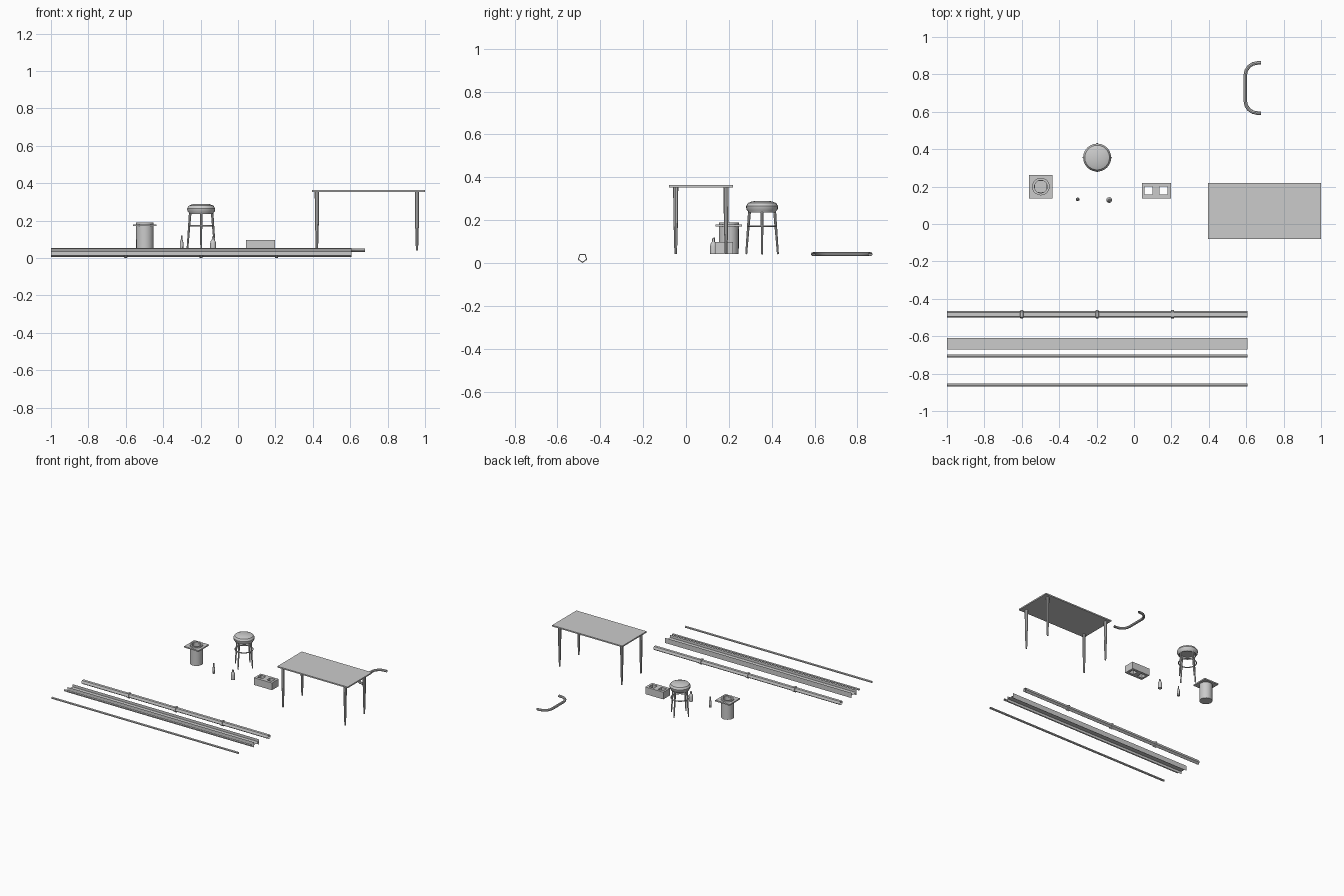
import bpy, bmesh
from math import sin, cos, pi, radians
from mathutils import Vector

if "Cube" in bpy.data.objects:
    bpy.data.objects.remove(bpy.data.objects["Cube"])


def finish(name, bm, smooth=35, closed=True):
    bmesh.ops.remove_doubles(bm, verts=bm.verts, dist=1e-5)
    if closed:
        bmesh.ops.recalc_face_normals(bm, faces=bm.faces)
    me = bpy.data.meshes.new(name)
    bm.to_mesh(me)
    bm.free()
    if smooth:
        me.shade_smooth()
        me.set_sharp_from_angle(angle=radians(smooth))
    ob = bpy.data.objects.new(name, me)
    bpy.context.collection.objects.link(ob)
    return ob


def skin(bm, rings, loop=False):
    n = len(rings[0])
    pairs = list(zip(rings, rings[1:]))
    if loop:
        pairs.append((rings[-1], rings[0]))
    for a, b in pairs:
        for k in range(n):
            j = (k + 1) % n
            bm.faces.new((a[k], a[j], b[j], b[k]))


def tube(name, pts, radii, n=8, caps=True, smooth=35):
    """Round section swept along a path, one radius per point."""
    pts = [Vector(p) for p in pts]
    bm = bmesh.new()
    rings = []
    for i, p in enumerate(pts):
        t = (pts[min(i + 1, len(pts) - 1)] - pts[max(i - 1, 0)]).normalized()
        ref = Vector((0, 1, 0)) if abs(t.z) > 0.8 else Vector((0, 0, 1))
        side = ref.cross(t).normalized()
        up = t.cross(side)
        rings.append([bm.verts.new(p + radii[i] * (cos(a) * side + sin(a) * up))
                      for a in (-pi / 2 + 2 * pi * k / n for k in range(n))])
    skin(bm, rings)
    if caps:
        bm.faces.new(rings[0])
        bm.faces.new(rings[-1])
    return finish(name, bm, smooth)


def lathe(name, x, y, profile, n=16, loop=False, smooth=35):
    """Profile of (radius, z) turned about a vertical axis."""
    bm = bmesh.new()
    rings = [[bm.verts.new((x + r * cos(2 * pi * k / n), y + r * sin(2 * pi * k / n), z))
              for k in range(n)] for r, z in profile]
    skin(bm, rings, loop)
    return finish(name, bm, smooth)


def grid_slab(name, xs, ys, z0, z1, holes=()):
    """Box cut into cells, with the listed cells left open right through."""
    bm = bmesh.new()
    v = [[bm.verts.new((x, y, z0)) for y in ys] for x in xs]
    for i in range(len(xs) - 1):
        for j in range(len(ys) - 1):
            if (i, j) not in holes:
                bm.faces.new((v[i][j], v[i + 1][j], v[i + 1][j + 1], v[i][j + 1]))
    base = bm.faces[:]
    dup = bmesh.ops.duplicate(bm, geom=base)["geom"]
    top = {a: b for a, b in zip(sorted((q for q in bm.verts if q not in dup), key=lambda q: tuple(q.co)),
                                sorted((q for q in dup if isinstance(q, bmesh.types.BMVert)),
                                       key=lambda q: tuple(q.co)))}
    rim = [e for e in {e for f in base for e in f.edges} if len(e.link_faces) == 1]
    for e in rim:
        a, b = e.verts
        bm.faces.new((a, b, top[b], top[a]))
    for q in top.values():
        q.co.z = z1
    return finish(name, bm, 0)


G = 0.041            # level the standing items rest on
X0, X1 = -1.0, 0.608  # ends of the long stock

# Long pipe with joint collars
PY, PZ = -0.483, 0.0235
tube("long_pipe", [(X0, PY, PZ), (X1, PY, PZ)], [0.0175] * 2, 5, caps=False, smooth=0)
for i, x in enumerate((-0.6, -0.197, 0.206)):
    tube(f"pipe_collar_{i}", [(x + d, PY, PZ) for d in (-0.009, -0.007, 0.007, 0.009)],
         [0.0175, 0.0235, 0.0235, 0.0175], 5, caps=False, smooth=0)

# Sheet beam: two upright flanges and a web
bm = bmesh.new()
for (ya, za), (yb, zb) in (((-0.67, 0.013), (-0.67, 0.053)),
                           ((-0.61, 0.013), (-0.61, 0.053)),
                           ((-0.67, 0.033), (-0.61, 0.033))):
    bm.faces.new([bm.verts.new(c) for c in ((X0, ya, za), (X1, ya, za), (X1, yb, zb), (X0, yb, zb))])
finish("beam", bm, 0, closed=False)

# Thin rods
for name, y in (("inner_rod", -0.706), ("outer_rod", -0.861)):
    tube(name, [(X0, y, 0.043), (X1, y, 0.043)], [0.0085] * 2, 6, caps=False, smooth=0)

# Bent pipe
bend = [(0.68, 0.861)]
R = 0.065
for k in range(5):
    a = pi / 2 + k * pi / 8
    bend.append((0.66 + R * cos(a), 0.796 + R * sin(a)))
for k in range(5):
    a = pi + k * pi / 8
    bend.append((0.66 + R * cos(a), 0.658 + R * sin(a)))
bend.append((0.68, 0.593))
tube("bent_pipe", [(x, y, 0.041) for x, y in bend], [0.0095] * len(bend), 8, caps=False)

# Table
grid_slab("table_top", (0.395, 1.0), (-0.08, 0.22), 0.353, 0.363)
for i, x in enumerate((0.422, 0.957)):
    for j, y in enumerate((-0.048, 0.187)):
        tube(f"table_leg_{i}{j}", [(x, y, 0.353), (x, y, 0.2), (x, y, G)],
             [0.012, 0.0105, 0.006], 8)

# Stool: padded seat, four splayed legs, foot ring
SX, SY = -0.197, 0.355
lathe("stool_seat", SX, SY, [(0, 0.29), (0.045, 0.288), (0.066, 0.28), (0.075, 0.265),
                             (0.073, 0.25), (0.066, 0.242), (0.064, 0.235), (0.058, 0.235),
                             (0.056, 0.25), (0, 0.25)], 24)
for i in range(4):
    c, s = cos(i * pi / 2), sin(i * pi / 2)
    tube(f"stool_leg_{i}", [(SX + r * c, SY + r * s, z) for r, z in ((0.058, 0.25), (0.074, G))],
         [0.007, 0.0045], 8)
lathe("stool_foot_ring", SX, SY, [(0.064 + 0.004 * cos(a), 0.172 + 0.004 * sin(a))
                                  for a in (k * pi / 3 for k in range(6))], 24, loop=True)

# Bin: drum, square flange with opening, raised rim
BX, BY = -0.498, 0.2
lathe("bin_drum", BX, BY, [(0, G), (0.046, G), (0.047, 0.172), (0.034, 0.172),
                           (0.034, 0.06), (0, 0.06)], 20)
h = 0.0625
grid_slab("bin_flange", (BX - h, BX - 0.03, BX + 0.03, BX + h), (BY - h, BY - 0.03, BY + 0.03, BY + h),
          0.17, 0.18, {(1, 1)})
lathe("bin_rim", BX, BY, [(0.047, 0.172), (0.047, 0.19), (0.034, 0.19), (0.034, 0.165)], 20, loop=True)

# Bottles
lathe("slim_bottle", -0.301, 0.132, [(0, G), (0.010, G), (0.010, 0.08), (0.0045, 0.1),
                                     (0.004, 0.12), (0, 0.12)], 10)
lathe("wide_bottle", -0.133, 0.128, [(0, G), (0.0155, G), (0.0155, 0.08), (0.013, 0.09),
                                     (0.006, 0.1), (0.0055, 0.115), (0, 0.115)], 12)

# Hollow block
grid_slab("hollow_block", (0.042, 0.057, 0.1, 0.137, 0.18, 0.197), (0.136, 0.157, 0.2, 0.219),
          G, 0.097, {(1, 1), (3, 1)})
